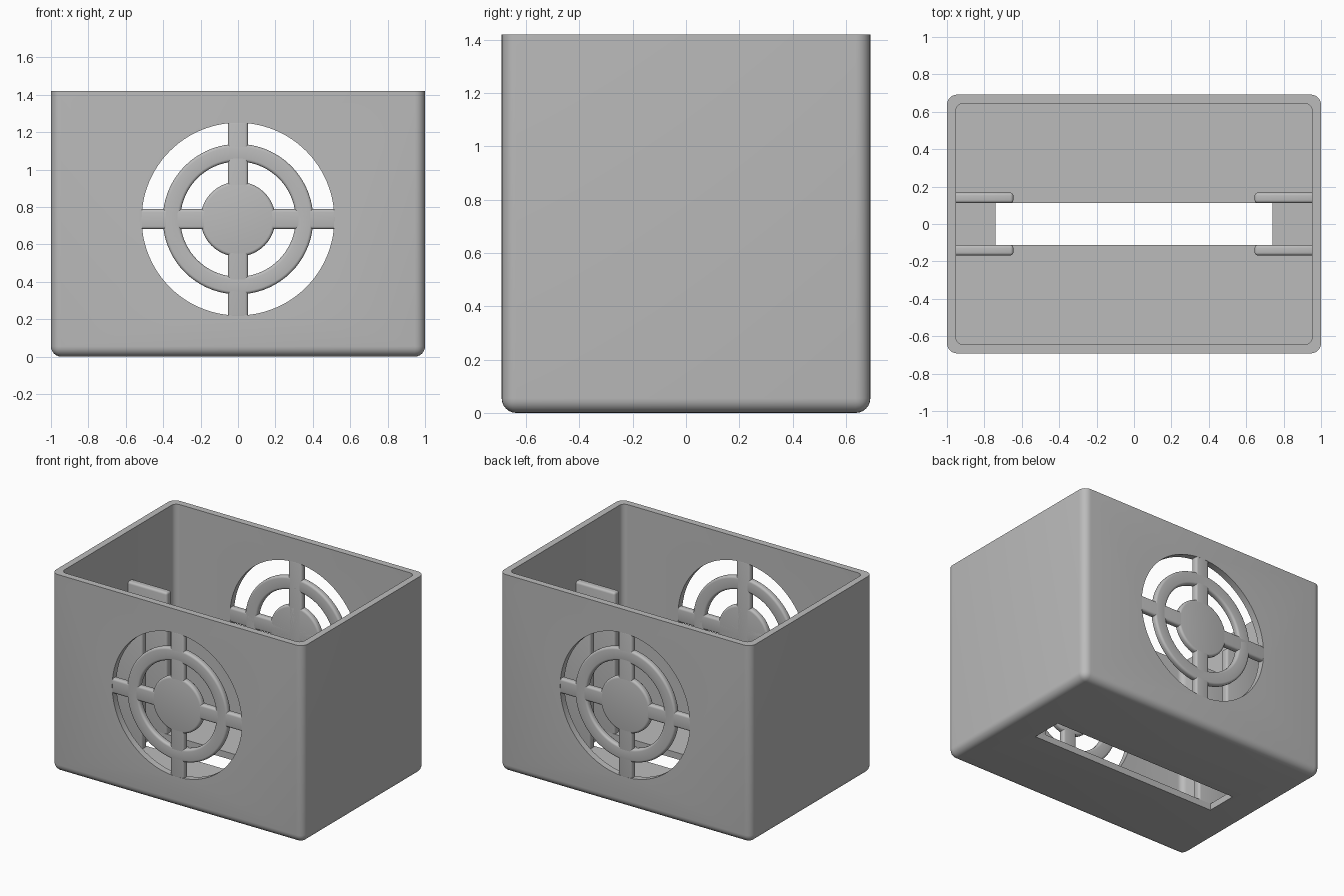
import bpy, bmesh, math
from mathutils import Matrix, Vector

cube = bpy.data.objects.get("Cube")
if cube:
    bpy.data.objects.remove(cube, do_unlink=True)

W, D, H = 1.0, 0.692, 1.42        # half width, half depth, height
WALL = 0.047
FAN_Z, FAN_R = 0.735, 0.515
SPOKE = 0.054                     # spoke half width

grey = bpy.data.materials.new("plain_grey")
grey.use_nodes = True
grey.diffuse_color = (0.5, 0.5, 0.5, 1)
grey.node_tree.nodes["Principled BSDF"].inputs["Base Color"].default_value = (0.5, 0.5, 0.5, 1)


def finish(bm, name):
    bmesh.ops.recalc_face_normals(bm, faces=bm.faces)
    mesh = bpy.data.meshes.new(name)
    bm.to_mesh(mesh)
    bm.free()
    mesh.materials.append(grey)
    obj = bpy.data.objects.new(name, mesh)
    bpy.context.collection.objects.link(obj)
    return obj


def activate(obj):
    bpy.ops.object.select_all(action='DESELECT')
    obj.select_set(True)
    bpy.context.view_layer.objects.active = obj


def smooth(obj):
    activate(obj)
    bpy.ops.object.shade_smooth_by_angle(angle=math.radians(35))


def box(name, lo, hi, radius=0, segments=5, keep=lambda edge: True):
    """Box between two corners, with chosen edges rounded."""
    lo, hi = Vector(lo), Vector(hi)
    bm = bmesh.new()
    bmesh.ops.create_cube(bm, size=1)
    for v in bm.verts:
        v.co = (lo + hi) / 2 + v.co * (hi - lo)
    if radius:
        bmesh.ops.bevel(bm, geom=[e for e in bm.edges if keep(e)], offset=radius,
                        segments=segments, profile=0.5, affect='EDGES')
    return finish(bm, name)


def vertical(edge):
    a, b = edge.verts
    return abs(a.co.z - b.co.z) > 0.1


def not_rim(edge):
    return min(v.co.z for v in edge.verts) < H / 2


def cut(target, cutter):
    cutter.hide_render = True
    mod = target.modifiers.new("cut", 'BOOLEAN')
    mod.operation, mod.solver, mod.object = 'DIFFERENCE', 'EXACT', cutter
    activate(target)
    bpy.ops.object.modifier_apply(modifier=mod.name)
    bpy.data.objects.remove(cutter, do_unlink=True)


# Open-topped case with rounded corners and base
case = box("case", (-W, -D, 0), (W, D, H), 0.055, 6, not_rim)
cut(case, box("cavity_cutter", (-W + WALL, -D + WALL, WALL),
              (W - WALL, D - WALL, H + 0.3), 0.04, 6, vertical))
cut(case, box("slot_cutter", (-0.74, -0.112, -0.2), (0.74, 0.112, 0.2)))

# Round vent through front and back walls
bm = bmesh.new()
bmesh.ops.create_cone(bm, cap_ends=True, segments=96, radius1=FAN_R, radius2=FAN_R, depth=2,
                      matrix=Matrix.Translation((0, 0, FAN_Z)) @ Matrix.Rotation(math.pi / 2, 4, 'X'))
cut(case, finish(bm, "vent_cutter"))
smooth(case)


def rounded_profile(inner, outer, half, r, steps=4):
    """Radius/depth outline of a ring section; inner 0 makes a solid disc."""
    corners = [(outer - r, half - r, 0), (inner + r, half - r, 1),
               (inner + r, r - half, 2), (outer - r, r - half, 3)]
    if inner == 0:
        corners = [corners[3], corners[0]]
    pts = []
    for cx, cy, quarter in corners:
        for i in range(steps + 1):
            a = math.pi / 2 * (quarter + i / steps)
            pts.append((cx + r * math.cos(a), cy + r * math.sin(a)))
    if inner == 0:
        pts = [(0, -half)] + pts + [(0, half)]
    return pts


def lathe(name, inner, outer, y):
    bm = bmesh.new()
    pts = rounded_profile(inner, outer, WALL / 2, 0.016)
    verts = [bm.verts.new((p[0], y + p[1], FAN_Z)) for p in pts]
    pairs = list(zip(verts, verts[1:]))
    if inner:
        pairs.append((verts[-1], verts[0]))
    edges = [bm.edges.new(p) for p in pairs]
    bmesh.ops.spin(bm, geom=verts + edges, cent=(0, 0, FAN_Z), axis=(0, 1, 0),
                   angle=math.tau, steps=72, use_merge=True)
    bmesh.ops.remove_doubles(bm, verts=bm.verts, dist=0.0005)
    smooth(finish(bm, name))


# Grilles: hub, ring and four rounded spokes on each wall
for side, y in (("front", WALL / 2 - D), ("back", D - WALL / 2)):
    lathe(side + "_hub", 0, 0.2, y)
    lathe(side + "_ring", 0.308, 0.402, y)
    reach, half = FAN_R + 0.012, WALL / 2
    smooth(box(side + "_upright_spoke", (-SPOKE, y - half, FAN_Z - reach),
               (SPOKE, y + half, FAN_Z + reach), 0.016, 4))
    smooth(box(side + "_level_spoke", (-reach, y - half, FAN_Z - SPOKE),
               (reach, y + half, FAN_Z + SPOKE), 0.016, 4))

# Guide rails inside, beside the slot
for sx, xname in ((1, "left"), (-1, "right")):
    for sy, yname in ((1, "back"), (-1, "front")):
        xs = sorted((sx * 0.645, sx * 0.975))
        ys = sorted((sy * 0.112, sy * 0.168))
        smooth(box(f"{xname}_{yname}_rail", (xs[0], ys[0], 0.02), (xs[1], ys[1], 1.06), 0.016, 4))
